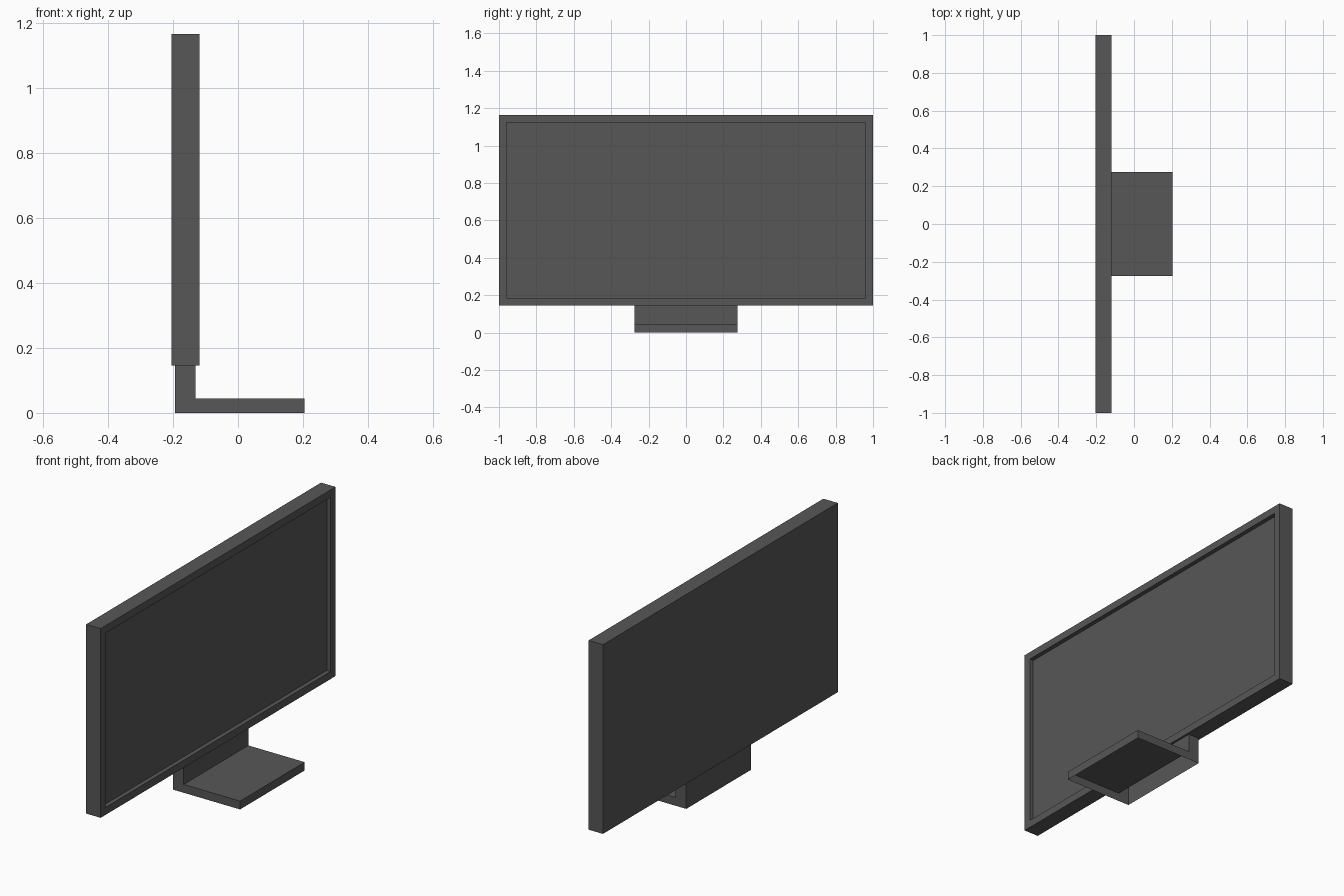
import bpy
import bmesh

cube = bpy.data.objects.get("Cube")
if cube:
    bpy.data.objects.remove(cube, do_unlink=True)

# Single dark plastic colour
plastic = bpy.data.materials.new("dark_grey_plastic")
plastic.use_nodes = True
grey = (0.095, 0.095, 0.095, 1)
plastic.diffuse_color = grey
plastic.node_tree.nodes["Principled BSDF"].inputs["Base Color"].default_value = grey


def add_object(name, bm):
    mesh = bpy.data.meshes.new(name)
    bm.to_mesh(mesh)
    bm.free()
    mesh.materials.append(plastic)
    obj = bpy.data.objects.new(name, mesh)
    bpy.context.collection.objects.link(obj)
    return obj


def extruded_profile(points, half_width):
    """Extrude an x-z outline along y, centred on y = 0."""
    bm = bmesh.new()
    face = bm.faces.new([bm.verts.new((x, -half_width, z)) for x, z in points])
    result = bmesh.ops.extrude_face_region(bm, geom=[face], use_keep_orig=True)
    verts = [g for g in result["geom"] if isinstance(g, bmesh.types.BMVert)]
    bmesh.ops.translate(bm, verts=verts, vec=(0, 2 * half_width, 0))
    bmesh.ops.recalc_face_normals(bm, faces=bm.faces[:])
    bm.normal_update()
    return bm


# Screen: flat panel with a recessed display facing +x
back, front, bottom, top = -0.205, -0.119, 0.145, 1.165
bm = extruded_profile([(back, bottom), (front, bottom), (front, top), (back, top)], 1.0)
display = max(bm.faces, key=lambda f: f.normal.x)
bmesh.ops.inset_region(bm, faces=[display], thickness=0.057)
walls = bmesh.ops.extrude_discrete_faces(bm, faces=[display])
bmesh.ops.translate(bm, verts=walls["faces"][0].verts[:], vec=(-0.023, 0, 0))
add_object("screen", bm)

# Stand: L-shaped thin shell, open underneath
outline = [(-0.194, 0), (0.205, 0), (0.205, 0.045),
           (-0.131, 0.045), (-0.131, bottom), (-0.194, bottom)]
bm = extruded_profile(outline, 0.275)
underside = min(bm.faces, key=lambda f: f.normal.z)
bmesh.ops.delete(bm, geom=[underside], context="FACES_ONLY")
add_object("stand", bm)
